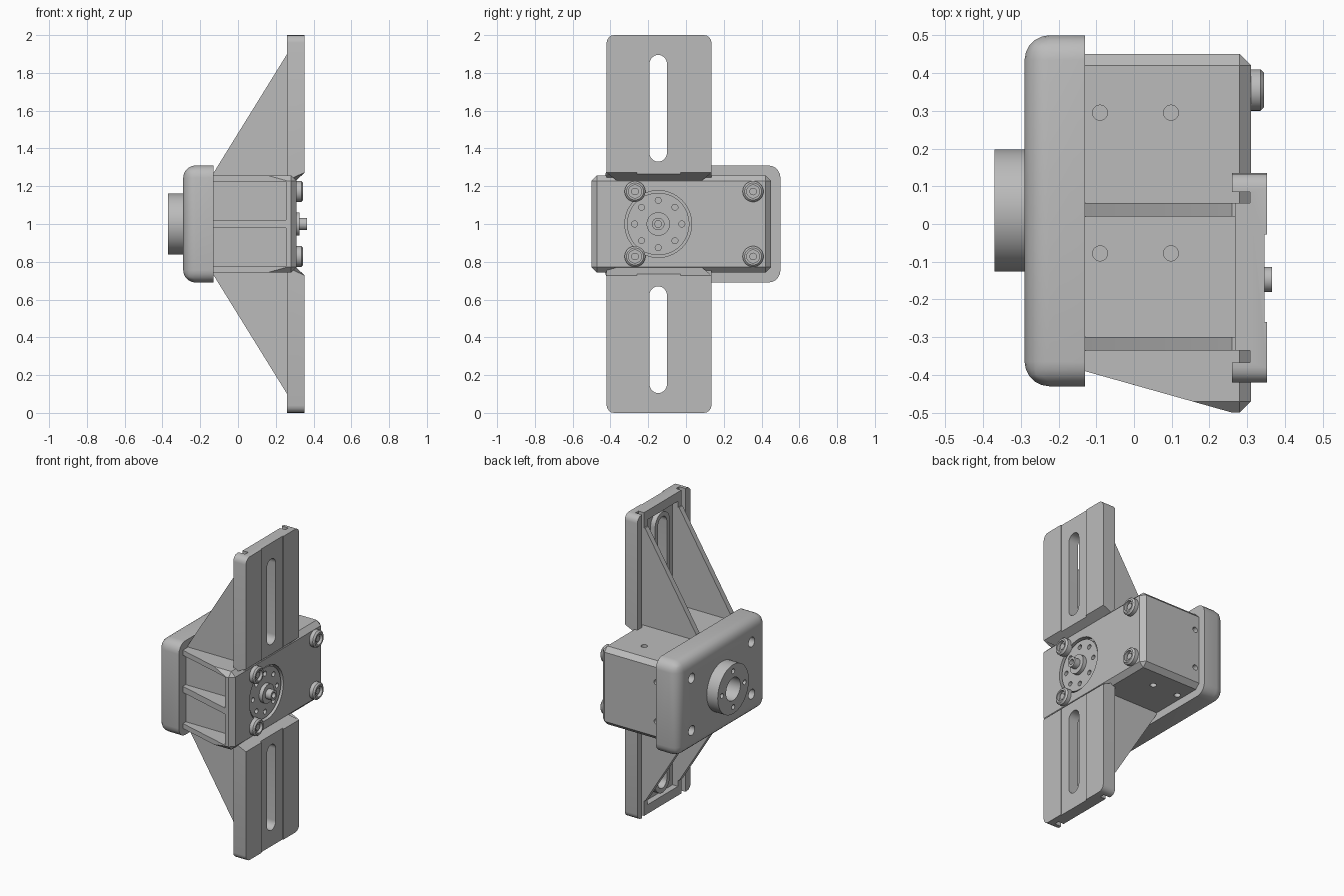
import bpy, bmesh, math
from mathutils import Vector, Matrix

cube = bpy.data.objects.get("Cube")
if cube:
    bpy.data.objects.remove(cube, do_unlink=True)

grey = bpy.data.materials.new("plain_grey")
grey.use_nodes = True
grey.diffuse_color = (0.5, 0.5, 0.5, 1)
grey.node_tree.nodes["Principled BSDF"].inputs["Base Color"].default_value = (0.5, 0.5, 0.5, 1)

MID = 1.0  # every part is built around the shaft height


def finish(name, bm):
    bmesh.ops.recalc_face_normals(bm, faces=bm.faces)
    mesh = bpy.data.meshes.new(name)
    bm.to_mesh(mesh)
    bm.free()
    mesh.materials.append(grey)
    ob = bpy.data.objects.new(name, mesh)
    ob.location.z = MID
    bpy.context.collection.objects.link(ob)
    return ob


def prism_bm(pts, axis, lo, hi):
    """Extrude a 2D outline along x, y or z."""
    def place(p, t):
        return {"x": (t, *p), "y": (p[0], t, p[1]), "z": (*p, t)}[axis]
    bm = bmesh.new()
    face = bm.faces.new([bm.verts.new(place(p, lo)) for p in pts])
    ext = bmesh.ops.extrude_face_region(bm, geom=[face])
    shift = Vector(place((0, 0), hi - lo))
    for v in ext["geom"]:
        if isinstance(v, bmesh.types.BMVert):
            v.co += shift
    return bm


def prism(name, pts, axis, lo, hi):
    return finish(name, prism_bm(pts, axis, lo, hi))


def box_bm(x, y, z):
    return prism_bm([(x[0], y[0]), (x[1], y[0]), (x[1], y[1]), (x[0], y[1])], "z", *z)


def box(name, x, y, z):
    return finish(name, box_bm(x, y, z))


def circle(a, b, r, n=40):
    return [(a + r * math.cos(2 * math.pi * i / n), b + r * math.sin(2 * math.pi * i / n))
            for i in range(n)]


def rod(name, a, b, r, lo, hi, axis="x", n=40):
    return prism(name, circle(a, b, r, n), axis, lo, hi)


def slot(name, y, z0, z1, r, lo, hi):
    arc = [math.pi * i / 14 for i in range(15)]
    pts = [(y + r * math.cos(t), z1 - r + r * math.sin(t)) for t in arc]
    pts += [(y - r * math.cos(t), z0 + r - r * math.sin(t)) for t in arc]
    return prism(name, pts, "x", lo, hi)


def apply(ob, mod):
    bpy.context.view_layer.objects.active = ob
    bpy.ops.object.modifier_apply(modifier=mod.name)


def combine(ob, tool, operation="DIFFERENCE"):
    bpy.context.view_layer.update()
    mod = ob.modifiers.new("bool", "BOOLEAN")
    mod.operation, mod.solver, mod.object = operation, "EXACT", tool
    apply(ob, mod)
    bpy.data.objects.remove(tool, do_unlink=True)


def mirror_z(ob):
    mod = ob.modifiers.new("mirror", "MIRROR")
    mod.use_axis = (False, False, True)
    mod.use_mirror_merge = False
    apply(ob, mod)


def bevelled_box(name, x, y, z, keep_x, width, segments):
    """Box bevelled everywhere but around the face at keep_x."""
    bm = box_bm(x, y, z)
    edges = [e for e in bm.edges if any(abs(v.co.x - keep_x) > 1e-4 for v in e.verts)]
    bmesh.ops.bevel(bm, geom=edges, offset=width, segments=segments,
                    profile=0.5, affect="EDGES")
    return finish(name, bm)


SHAFT_Y, HUB_Y = -0.147, 0.036
SCREWS = [(y, z) for y in (-0.27, 0.355) for z in (-0.172, 0.172)]

# Gearbox body: chamfered block, tapered front side with ribbed pockets
body = bevelled_box("body", (-0.15, 0.31), (-0.5, 0.45), (-0.258, 0.258), -0.15, 0.03, 1)
combine(body, prism("taper", [(-0.3, -0.342), (0.3, -0.511), (0.3, -0.7), (-0.3, -0.7)],
                    "z", -0.5, 0.5))
for z in ((0.02, 0.225), (-0.225, -0.02)):
    combine(body, box("pocket", (-0.129, 0.255), (-0.7, -0.36), z))
combine(body, rod("recess", SHAFT_Y, 0, 0.177, 0.27, 0.4, n=56))
for x in (-0.09, 0.098):
    for y in (-0.078, 0.295):
        for z in ((0.2, 0.3), (-0.3, -0.2)):
            combine(body, rod("hole", x, y, 0.02, *z, axis="z", n=20))
for z in (-0.13, 0.13):
    combine(body, rod("hole", -0.1, z, 0.018, 0.4, 0.5, axis="y", n=16))

# Back plate with rounded rim and screw holes
plate = bevelled_box("back_plate", (-0.29, -0.13), (-0.43, 0.5), (-0.31, 0.31), -0.13, 0.065, 5)
for y, z in SCREWS:
    combine(plate, rod("hole", y, z, 0.032, -0.4, -0.22, n=24))
combine(plate, rod("bore", HUB_Y, 0, 0.075, -0.4, -0.2))

# Hub ring with bore and four small holes
hub = rod("hub", HUB_Y, 0, 0.162, -0.37, -0.28, n=56)
combine(hub, rod("bore", HUB_Y, 0, 0.075, -0.4, -0.2))
for dy, dz in ((0, 1), (0, -1), (1, 0), (-1, 0)):
    combine(hub, rod("hole", HUB_Y + dy * 0.118, dz * 0.118, 0.016, -0.4, -0.31, n=16))

# Output disc with a ring of eight holes
disc = rod("output_disc", SHAFT_Y, 0, 0.165, 0.26, 0.3, n=56)
for i in range(8):
    a = math.pi * i / 4
    combine(disc, rod("hole", SHAFT_Y + 0.125 * math.cos(a), 0.125 * math.sin(a),
                      0.016, 0.275, 0.4, n=16))

# Shaft and its collar
rod("shaft_collar", SHAFT_Y, 0, 0.062, 0.29, 0.325)
shaft = rod("shaft", SHAFT_Y, 0, 0.033, 0.29, 0.365, n=28)
combine(shaft, rod("hole", SHAFT_Y, 0, 0.018, 0.34, 0.4, n=20))

# Four socket screw heads
for i, (y, z) in enumerate(SCREWS):
    bm = prism_bm(circle(y, z, 0.055), "x", 0.3, 0.345)
    rim = [e for e in bm.edges if all(v.co.x > 0.34 for v in e.verts)]
    bmesh.ops.bevel(bm, geom=rim, offset=0.01, segments=1, affect="EDGES")
    head = finish("screw_head_%d" % (i + 1), bm)
    combine(head, rod("socket", y, z, 0.034, 0.325, 0.4, n=28))
    rod("screw_core_%d" % (i + 1), y, z, 0.02, 0.31, 0.335, n=20)

# Slotted rails above and below the body
LIP, FLOOR, BACK, FACE = 0.26, 0.308, 0.268, 0.352
outline = [(LIP, 0.135), (LIP, 0.085), (FLOOR, 0.085), (FLOOR, 0.055), (BACK, 0.055),
           (BACK, -0.335), (FLOOR, -0.335), (FLOOR, -0.367), (LIP, -0.367), (LIP, -0.42),
           (FACE, -0.42), (FACE, -0.26), (0.346, -0.26), (0.346, -0.028),
           (FACE, -0.028), (FACE, 0.135)]
bm = prism_bm(outline, "z", 0.23, 1.0)
for v in bm.verts:  # sloped lower end
    if v.co.z < 0.5:
        v.co.z += max(0, v.co.x - 0.31)
corners = [e for e in bm.edges if all(v.co.z > 0.9 for v in e.verts)
           and (all(v.co.y > 0.13 for v in e.verts) or all(v.co.y < -0.41 for v in e.verts))]
bmesh.ops.bevel(bm, geom=corners, offset=0.04, segments=4, profile=0.5, affect="EDGES")
rail = finish("rails", bm)
combine(rail, box("pocket", (0.2, FLOOR), (-0.3, 0.02), (0.26, 0.94)))
combine(rail, slot("slot", SHAFT_Y, 0.33, 0.895, 0.046, 0.2, 0.5))
mirror_z(rail)

# Raised rims behind the slots
rims = slot("slot_rims", SHAFT_Y, 0.3, 0.925, 0.076, 0.275, 0.312)
combine(rims, slot("slot", SHAFT_Y, 0.33, 0.895, 0.046, 0.2, 0.5))
mirror_z(rims)

# Triangular gussets bracing the rails
for name, y in (("rear_gussets", (0.02, 0.055)), ("front_gussets", (-0.335, -0.3))):
    web = prism(name, [(-0.14, 0.24), (-0.13, 0.27), (LIP, 0.9), (0.31, 0.9), (0.31, 0.24)],
                "y", *y)
    mirror_z(web)

# Smooth the curved walls, keep edges crisp
bpy.ops.object.select_all(action="DESELECT")
for ob in bpy.context.collection.objects:
    if ob.type == "MESH" and ob.data.materials and ob.data.materials[0] == grey:
        ob.select_set(True)
        bpy.context.view_layer.objects.active = ob
bpy.ops.object.shade_smooth_by_angle(angle=math.radians(30))
